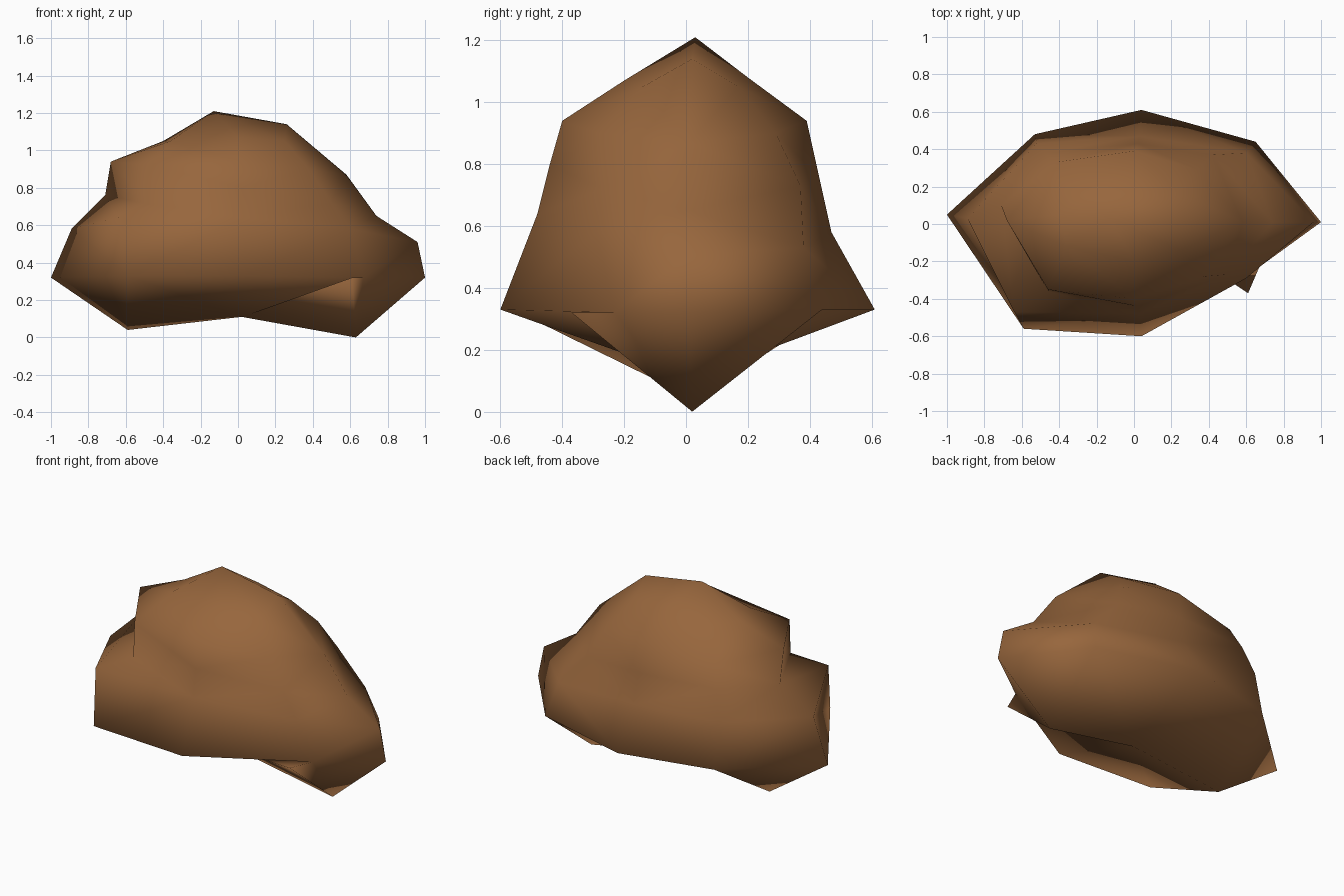
import bpy, bmesh

if "Cube" in bpy.data.objects:
    bpy.data.objects.remove(bpy.data.objects["Cube"])

# rock contours, W-SW-S-SE-E-NE-N-NW, from the widest girth to the crown
girth = [(-1, .05, .32), (-.59, -.56, .33), (.04, -.60, .33), (.67, -.23, .32),
         (1, .01, .32), (.65, .44, .33), (.04, .61, .33), (-.53, .48, .33)]
ledge = [(-.89, .03, .58), (-.64, -.47, .64), (.03, -.48, .64), (.60, -.29, .58),
         (.96, .01, .51), (.60, .38, .53), (.03, .47, .58), (-.52, .43, .60)]
notch = [(-.71, .10, .76), (-.46, -.36, .71), (.02, -.44, .80), (.50, -.27, .72),
         (.74, .01, .65), (.42, .37, .73), (.02, .43, .76), (-.47, .38, .77)]
shoulder = [(-.68, .02, .94), (-.46, -.35, .92), (0, -.40, .94), (.38, -.28, .90),
            (.58, .01, .87), (.34, .29, .90), (0, .39, .94), (-.42, .33, .89)]
crown = [(-.40, .05, 1.05), (-.36, -.12, 1.05), (0, -.20, 1.07), (.25, -.14, 1.05),
         (.26, .02, 1.14), (.24, .17, 1.05), (0, .20, 1.08), (-.28, .18, 1.03)]

bm = bmesh.new()
rings = [[bm.verts.new(p) for p in r] for r in (girth, ledge, notch, shoulder, crown)]

# keel: three low points on the underside plus the small lip at the front right
west, mid, east = [bm.verts.new(p) for p in ((-.59, .03, .04), (.02, .02, .11), (.63, .02, 0))]
lip = bm.verts.new((.61, -.37, .32))
keel = [west, west, mid, lip, east, east, mid, west]
bm.faces.new((lip, mid, east))

# skin the contours and close them with the peak
peak = bm.verts.new((-.13, .03, 1.21))
for i in range(8):
    j = (i + 1) % 8
    for lo, hi in zip([keel] + rings, rings + [[peak] * 8]):
        bm.faces.new(list(dict.fromkeys((lo[i], lo[j], hi[j], hi[i]))))
bmesh.ops.triangulate(bm, faces=bm.faces[:])
bmesh.ops.recalc_face_normals(bm, faces=bm.faces[:])
for f in bm.faces:
    f.smooth = True

mesh = bpy.data.meshes.new("rock")
bm.to_mesh(mesh)
bm.free()

# single brown stone colour
brown = bpy.data.materials.new("brown stone")
brown.diffuse_color = (.31, .133, .046, 1)
brown.use_nodes = True
brown.node_tree.nodes["Principled BSDF"].inputs["Base Color"].default_value = brown.diffuse_color
mesh.materials.append(brown)
bpy.context.collection.objects.link(bpy.data.objects.new("rock", mesh))
